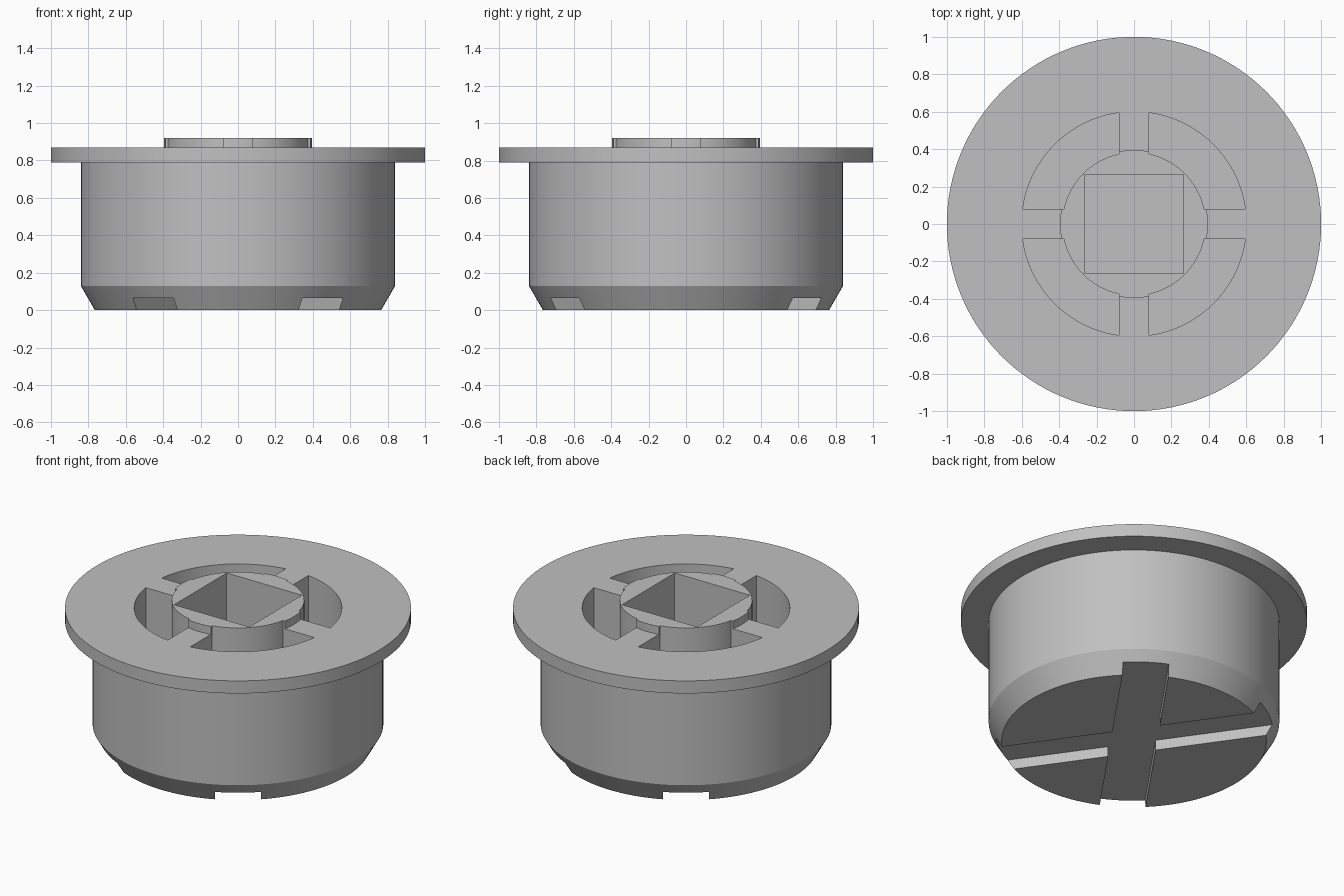
import bpy
import bmesh
from math import sin, cos, asin, pi, radians
from mathutils import Matrix

if "Cube" in bpy.data.objects:
    bpy.data.objects.remove(bpy.data.objects["Cube"], do_unlink=True)

SEGMENTS = 128
grey = bpy.data.materials.new("plain grey")
grey.use_nodes = True
colour = (0.53, 0.53, 0.53, 1)
grey.diffuse_color = colour
grey.node_tree.nodes["Principled BSDF"].inputs["Base Color"].default_value = colour


def finish(name, bm):
    bmesh.ops.recalc_face_normals(bm, faces=bm.faces)
    mesh = bpy.data.meshes.new(name)
    bm.to_mesh(mesh)
    bm.free()
    obj = bpy.data.objects.new(name, mesh)
    bpy.context.collection.objects.link(obj)
    obj.data.materials.append(grey)
    return obj


def turned(name, profile):
    """Closed solid of revolution from (radius, height) points."""
    bm = bmesh.new()
    rings = [[bm.verts.new((r * cos(2 * pi * i / SEGMENTS), r * sin(2 * pi * i / SEGMENTS), z))
              for i in range(SEGMENTS)] for r, z in profile]
    for low, high in zip(rings, rings[1:]):
        for i in range(SEGMENTS):
            j = (i + 1) % SEGMENTS
            bm.faces.new((low[i], low[j], high[j], high[i]))
    bm.faces.new(rings[0])
    bm.faces.new(rings[-1])
    return finish(name, bm)


def prism(name, outline, bottom, top, angle=0):
    """Flat outline pulled up between two heights, then turned about z."""
    bm = bmesh.new()
    face = bm.faces.new([bm.verts.new((x, y, bottom)) for x, y in outline])
    pulled = bmesh.ops.extrude_face_region(bm, geom=[face])["geom"]
    moved = [v for v in pulled if isinstance(v, bmesh.types.BMVert)]
    bmesh.ops.translate(bm, verts=moved, vec=(0, 0, top - bottom))
    bm.transform(Matrix.Rotation(angle, 4, "Z"))
    return finish(name, bm)


def arc(radius, gap, steps=24):
    """Quarter arc that stops a fixed gap short of both axes."""
    start = asin(gap / radius)
    span = pi / 2 - 2 * start
    return [(radius * cos(start + span * i / steps), radius * sin(start + span * i / steps))
            for i in range(steps + 1)]


def rectangle(w, h):
    return [(-w, -h), (w, -h), (w, h), (-w, h)]


# Plug body with bevelled foot, wide flange and raised hub
plug = turned("plug_body", [(0.765, 0), (0.84, 0.13), (0.84, 0.79), (1, 0.79),
                            (1, 0.87), (0.395, 0.87), (0.395, 0.92)])

# Square socket, four curved pockets, and two crossing slots underneath
cutters = [prism("socket_cutter", rectangle(0.265, 0.265), 0.2, 1.1)]
pocket = arc(0.6, 0.08) + arc(0.383, 0.08)[::-1]
for quarter in range(4):
    cutters.append(prism("pocket_cutter", pocket, 0.2, 1.1, quarter * pi / 2))
for side in (-1, 1):
    cutters.append(prism("slot_cutter", rectangle(0.133, 1.2), -0.2, 0.065, side * radians(35)))

bpy.ops.object.select_all(action="DESELECT")
plug.select_set(True)
bpy.context.view_layer.objects.active = plug
for cutter in cutters:
    cutter.hide_render = True
    cut = plug.modifiers.new("cut", "BOOLEAN")
    cut.operation = "DIFFERENCE"
    cut.solver = "EXACT"
    cut.object = cutter
    bpy.ops.object.modifier_apply(modifier=cut.name)
    bpy.data.objects.remove(cutter, do_unlink=True)

bpy.ops.object.shade_smooth_by_angle(angle=radians(20))
